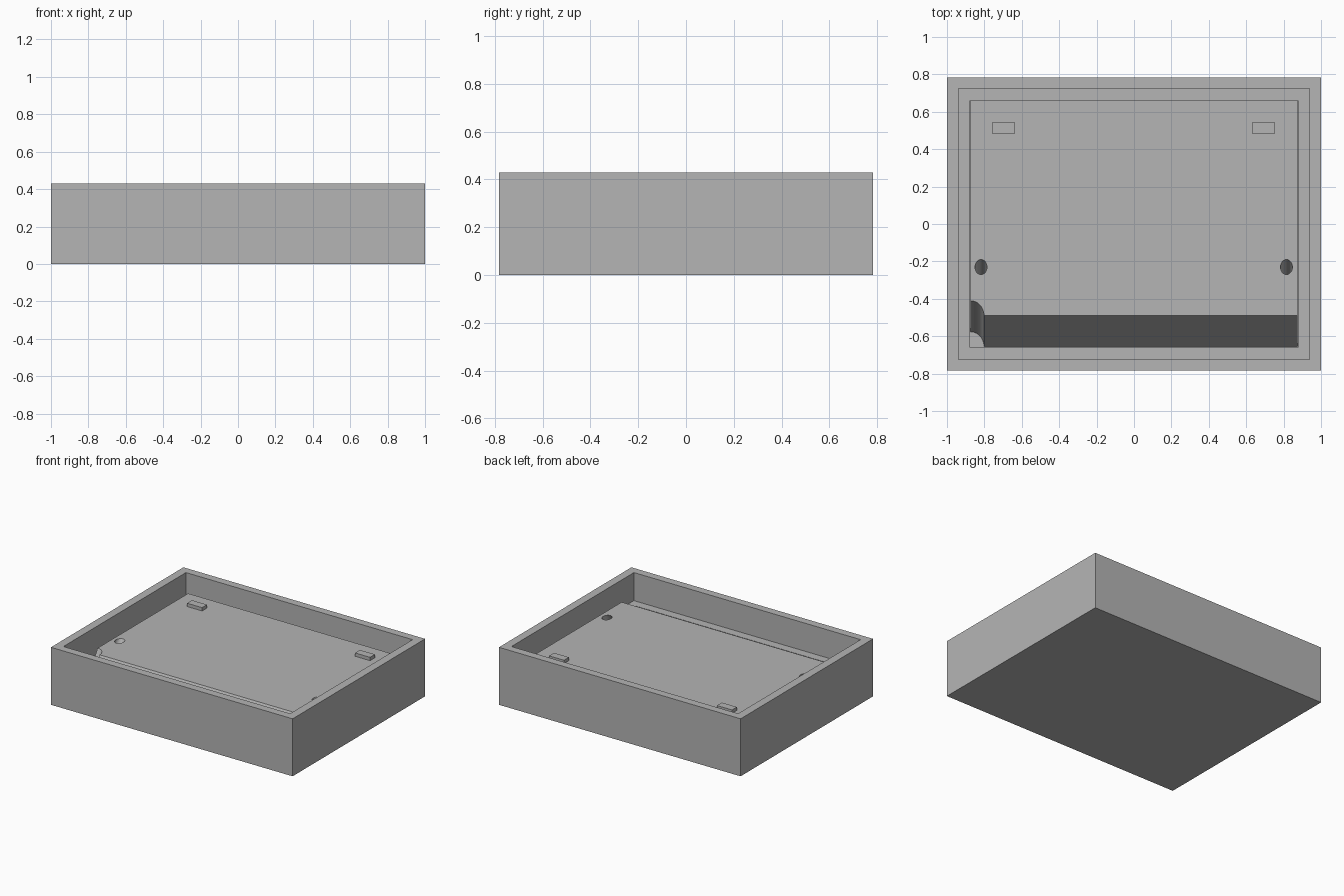
import bpy, bmesh, math
from mathutils import Vector

cube = bpy.data.objects.get("Cube")
if cube:
    bpy.data.objects.remove(cube, do_unlink=True)

grey = bpy.data.materials.new("plain_grey")
grey.use_nodes = True
grey.diffuse_color = (0.46, 0.46, 0.46, 1)
grey.node_tree.nodes["Principled BSDF"].inputs["Base Color"].default_value = (0.46, 0.46, 0.46, 1)

TOP, DECK, LEDGE, FLOOR = 0.43, 0.315, 0.22, 0.04
SLANT = Vector((0, -0.166, FLOOR - DECK))   # oblique direction shared by the deck edge and holes


def finish(bm, name):
    bmesh.ops.recalc_face_normals(bm, faces=bm.faces)
    mesh = bpy.data.meshes.new(name)
    bm.to_mesh(mesh)
    bm.free()
    mesh.materials.append(grey)
    ob = bpy.data.objects.new(name, mesh)
    bpy.context.collection.objects.link(ob)
    return ob


def prism(name, outline, start, sweep):
    """Extrude a closed 2D outline along any vector."""
    bm = bmesh.new()
    rings = [[bm.verts.new(Vector((x, y, 0)) + start + sweep * t) for x, y in outline] for t in (0, 1)]
    n = len(outline)
    for ring in rings:
        bm.faces.new(ring)
    for i in range(n):
        j = (i + 1) % n
        bm.faces.new((rings[0][i], rings[0][j], rings[1][j], rings[1][i]))
    return finish(bm, name)


def rect(w, d):
    return [(-w, -d), (w, -d), (w, d), (-w, d)]


# Tray: nested rectangular rings running over the rim, onto the ledge and into the pocket
bm = bmesh.new()
levels = [(1, 0.783, 0), (1, 0.783, TOP), (0.938, 0.724, TOP), (0.938, 0.724, LEDGE),
          (0.876, 0.66, LEDGE), (0.876, 0.66, FLOOR)]
rings = [[bm.verts.new((x, y, z)) for x, y in rect(w, d)] for w, d, z in levels]
for a, b in zip(rings, rings[1:]):
    for i in range(4):
        j = (i + 1) % 4
        bm.faces.new((a[i], a[j], b[j], b[i]))
bm.faces.new(rings[0])
bm.faces.new(rings[-1])
finish(bm, "tray")

# Raised deck with a slanted front edge and a quarter-round notch at its front corner
W, FRONT, BACK = 0.875, -0.49, 0.66
notch = [(-W + 0.073 * math.cos(a), FRONT + 0.08 * math.sin(a))
         for a in (math.pi / 2 * i / 12 for i in range(13))]
deck = prism("deck", [(W, FRONT), (W, BACK), (-W, BACK)] + notch[::-1],
             Vector((0, 0, DECK)), SLANT)

# Slanted round holes on both sides of the deck
circle = [(0.032 * math.cos(math.tau * i / 32), 0.04 * math.sin(math.tau * i / 32)) for i in range(32)]
for side, x in (("right", -0.818), ("left", 0.815)):
    cutter = prism(side + "_hole_cutter", circle,
                   Vector((x, -0.23, DECK)) - SLANT * 0.2, SLANT * 1.3)
    cutter.hide_render = True
    cutter.hide_set(True)
    cut = deck.modifiers.new(side + "_hole", 'BOOLEAN')
    cut.operation = 'DIFFERENCE'
    cut.solver = 'EXACT'
    cut.object = cutter

# Small raised tabs near the back
for side, x in (("right", -0.698), ("left", 0.692)):
    prism(side + "_tab", rect(0.062, 0.029), Vector((x, 0.513, DECK - 0.01)), Vector((0, 0, 0.035)))
